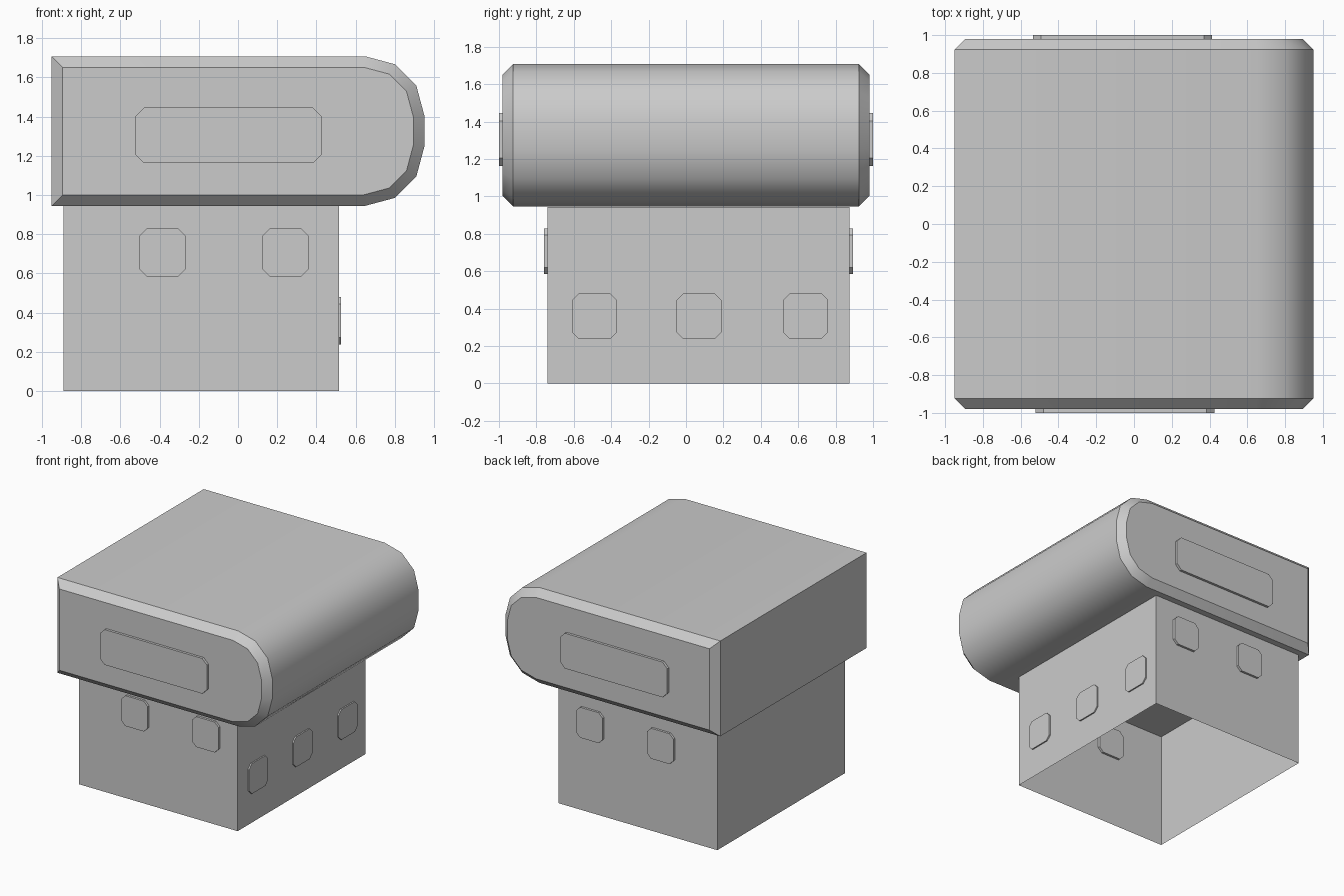
import bpy, bmesh, math
from mathutils import Vector

if "Cube" in bpy.data.objects:
    bpy.data.objects.remove(bpy.data.objects["Cube"])


def finish(name, bm):
    bmesh.ops.recalc_face_normals(bm, faces=bm.faces)
    mesh = bpy.data.meshes.new(name)
    bm.to_mesh(mesh)
    bm.free()
    obj = bpy.data.objects.new(name, mesh)
    bpy.context.collection.objects.link(obj)
    return obj


def prism(outline, push):
    """Extrude a closed 3D outline along push; return bmesh."""
    bm = bmesh.new()
    face = bm.faces.new([bm.verts.new(p) for p in outline])
    ext = bmesh.ops.extrude_face_region(bm, geom=[face], use_keep_orig=True)
    moved = [v for v in ext["geom"] if isinstance(v, bmesh.types.BMVert)]
    bmesh.ops.translate(bm, verts=moved, vec=Vector(push))
    return bm


def chamfered(u0, u1, z0, z1, c):
    return [(u0 + c, z0), (u1 - c, z0), (u1, z0 + c), (u1, z1 - c),
            (u1 - c, z1), (u0 + c, z1), (u0, z1 - c), (u0, z0 + c)]


def plate(name, axis, a, b, u0, u1, z0, z1, c=0.035):
    """Thin corner-cut plate spanning a..b along axis."""
    pts = chamfered(u0, u1, z0, z1, c)
    if axis == "y":
        return finish(name, prism([(u, a, z) for u, z in pts], (0, b - a, 0)))
    return finish(name, prism([(a, u, z) for u, z in pts], (b - a, 0, 0)))


# Head: slab with rounded nose, chamfered side rims
R, Z0, Z1, X1, Y = 0.3, 0.945, 1.707, 0.95, 0.98
profile = [(-0.95, Z0)]
for cz, start in ((Z0 + R, -90), (Z1 - R, 0)):
    for i in range(4):
        t = math.radians(start + 30 * i)
        profile.append((X1 - R + R * math.cos(t), cz + R * math.sin(t)))
profile.append((-0.95, Z1))
bm = prism([(x, -Y, z) for x, z in profile], (0, 2 * Y, 0))
rims = [e for e in bm.edges if abs(e.verts[0].co.y - e.verts[1].co.y) < 1e-5]
bmesh.ops.bevel(bm, geom=rims, offset=0.056, offset_type="OFFSET",
                segments=1, affect="EDGES")
head = finish("head", bm)
bpy.context.view_layer.objects.active = head
head.select_set(True)
bpy.ops.object.shade_smooth_by_angle(angle=math.radians(35))
head.select_set(False)

# Body: thin-walled box, open underneath
bx0, bx1, by0, by1 = -0.89, 0.515, -0.74, 0.875
bm = prism([(bx0, by0, 0), (bx1, by0, 0), (bx1, by1, 0), (bx0, by1, 0)],
           (0, 0, Z0 - 0.002))
bottom = [f for f in bm.faces if all(v.co.z < 1e-5 for v in f.verts)]
bmesh.ops.delete(bm, geom=bottom, context="FACES_ONLY")
finish("body", bm)

# Head side panels and body buttons, front and back
for side, s, wall, dx in (("front", -1, by0, 0.0), ("back", 1, by1, -0.012)):
    plate(side + "_panel", "y", s * 0.96, s * 1.0,
          -0.522 + dx, 0.425 + dx, 1.163, 1.445, 0.042)
    for k, x in enumerate((-0.385, 0.242)):
        plate(f"{side}_button_{k + 1}", "y", wall - s * 0.018, wall + s * 0.018,
              x - 0.117 + dx, x + 0.117 + dx, 0.585, 0.828)

# Row of buttons on the right side
for k, y in enumerate((-0.49, 0.07, 0.64)):
    plate(f"right_button_{k + 1}", "x", bx1 - 0.012, bx1 + 0.011,
          y - 0.12, y + 0.12, 0.238, 0.48)
